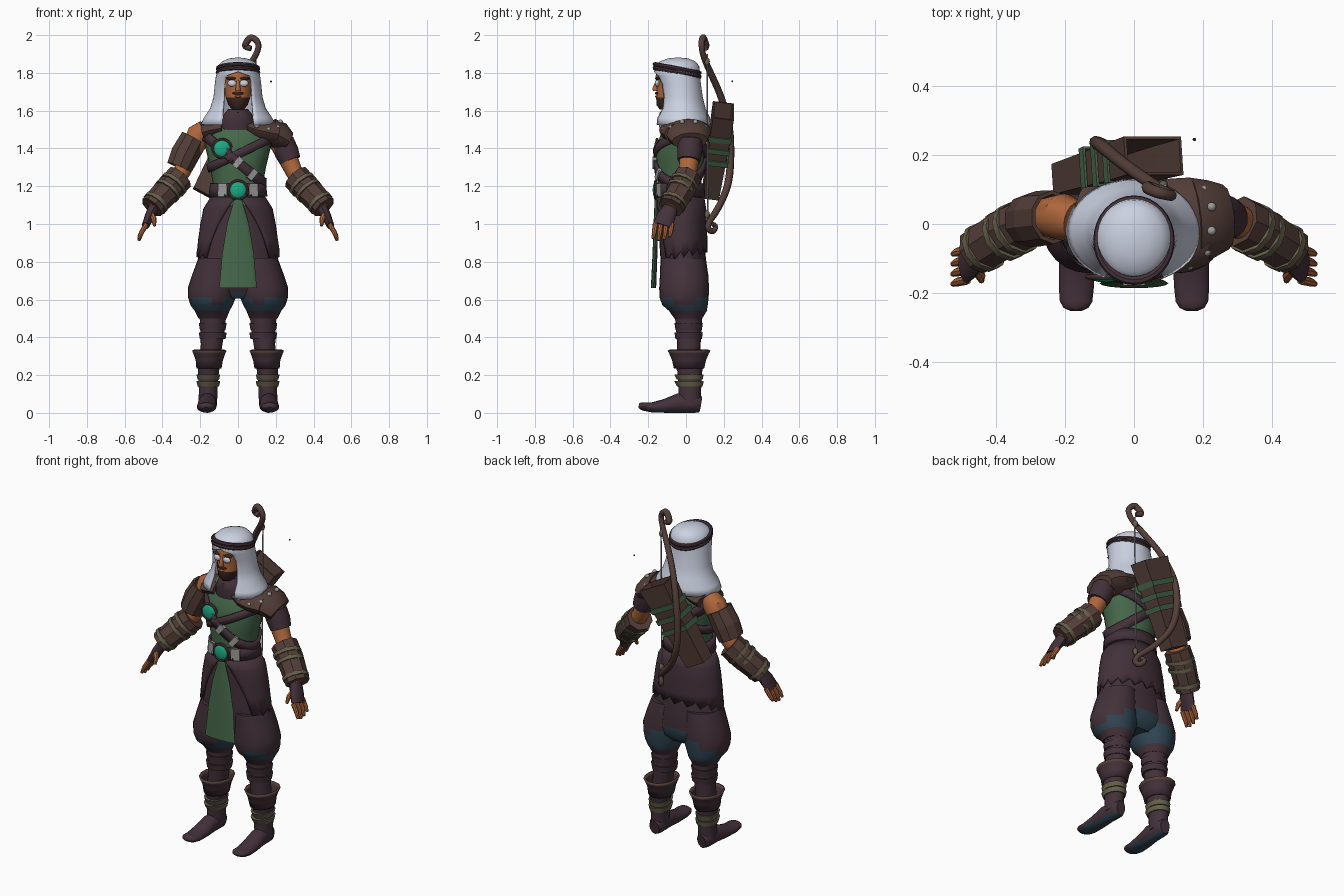
import bpy, bmesh
from math import sin, cos, pi, radians, sqrt
from mathutils import Vector

if "Cube" in bpy.data.objects:
    bpy.data.objects.remove(bpy.data.objects["Cube"])

COLOURS = {
    "white_cloth": (.60, .64, .76), "green_cloth": (.06, .135, .068), "purple_cloth": (.056, .031, .041),
    "brown_leather": (.088, .048, .04), "skin": (.43, .135, .045), "teal_gem": (.012, .40, .23),
    "khaki_wrap": (.13, .115, .068), "blue_cloth": (.028, .058, .085), "dark_hair": (.045, .02, .015),
    "grey_metal": (.33, .33, .32)}
MATS = {}
for key, rgb in COLOURS.items():
    m = bpy.data.materials.new(key)
    m.use_nodes = True
    m.diffuse_color = (*rgb, 1)
    bsdf = m.node_tree.nodes["Principled BSDF"]
    bsdf.inputs["Base Color"].default_value = (*rgb, 1)
    bsdf.inputs["Roughness"].default_value = .8
    MATS[key] = m


def finish(ob, mats, smooth=True, mirror=False, thick=0, rule=None):
    for k in mats.split():
        ob.data.materials.append(MATS[k])
    if rule:
        for p in ob.data.polygons:
            p.material_index = rule(p.center)
    bpy.ops.object.select_all(action='DESELECT')
    ob.select_set(True)
    bpy.context.view_layer.objects.active = ob
    if smooth:
        bpy.ops.object.shade_smooth_by_angle(angle=radians(40))
    if thick:
        s = ob.modifiers.new("Thickness", 'SOLIDIFY')
        s.thickness, s.offset = thick, 0
    if mirror:
        ob.modifiers.new("Mirror", 'MIRROR')
    return ob


def loft(name, rings, mats, n=20, ref=None, caps=True, arc=None, jag=0, **kw):
    """Skin rings (x, y, z, ra, rb); ref turns rings to follow the path, arc opens the front."""
    bm, rows = bmesh.new(), []
    pts = [Vector(r[:3]) for r in rings]
    for i, r in enumerate(rings):
        u, v = Vector((1, 0, 0)), Vector((0, 1, 0))
        if ref:
            t = (pts[min(i + 1, len(pts) - 1)] - pts[max(i - 1, 0)]).normalized()
            u = Vector(ref).cross(t).normalized()
            v = t.cross(u)
        row, k = [], sqrt(2) if n == 4 else 1
        for j in range(n + 1 if arc else n):
            a = 2 * pi * j / n + (pi / 4 if n == 4 else 0)
            if arc:
                a0 = radians(arc[i])
                a = a0 + (2 * pi - 2 * a0) * j / n
            co = pts[i] + k * (u * r[3] * sin(a) - v * r[4] * cos(a))
            if i == 0:
                co.z += jag * (j % 3 - 1 - 1.5 * cos(a))
            row.append(bm.verts.new(co))
        rows.append(row)
    for a, b in zip(rows, rows[1:]):
        m = len(a)
        for j in range(m - 1 if arc else m):
            bm.faces.new((a[j], a[(j + 1) % m], b[(j + 1) % m], b[j]))
    if caps and not arc:
        bm.faces.new(rows[0][::-1])
        bm.faces.new(rows[-1])
    bmesh.ops.remove_doubles(bm, verts=bm.verts, dist=.0004)
    bmesh.ops.recalc_face_normals(bm, faces=bm.faces)
    me = bpy.data.meshes.new(name)
    bm.to_mesh(me)
    bm.free()
    ob = bpy.data.objects.new(name, me)
    bpy.context.collection.objects.link(ob)
    return finish(ob, mats, **kw)


def ball(name, loc, scale, mats, **kw):
    bpy.ops.mesh.primitive_uv_sphere_add(segments=16, ring_count=10)
    ob = bpy.context.object
    ob.name = name
    for v in ob.data.vertices:
        v.co = Vector(a * b + c for a, b, c in zip(v.co, scale, loc))
    return finish(ob, mats, **kw)


def box(name, loc, size, mats, rot=(0, 0, 0)):
    bpy.ops.mesh.primitive_cube_add(size=1, location=loc, rotation=rot)
    ob = bpy.context.object
    ob.name, ob.scale = name, size
    return finish(ob, mats, smooth=False)


def ring(name, loc, r, minor, mats, rot=(0, 0, 0), stretch=1):
    bpy.ops.mesh.primitive_torus_add(major_radius=r, minor_radius=minor, major_segments=32,
                                     minor_segments=8, location=loc, rotation=rot)
    ob = bpy.context.object
    ob.name, ob.scale = name, (1, stretch, 1)
    return finish(ob, mats)


def cord(name, pts, r, mats, radii=None):
    cu = bpy.data.curves.new(name, 'CURVE')
    cu.dimensions, cu.bevel_depth, cu.bevel_resolution, cu.use_fill_caps = '3D', r, 2, True
    sp = cu.splines.new('NURBS')
    sp.points.add(len(pts) - 1)
    sp.use_endpoint_u, sp.order_u = True, 3
    for i, p in enumerate(pts):
        sp.points[i].co = (*p, 1)
        sp.points[i].radius = radii[i] if radii else 1
    cu.materials.append(MATS[mats])
    bpy.context.collection.objects.link(bpy.data.objects.new(name, cu))


# torso: height, half width, half depth, depth centre
TORSO = [(1.10, .15, .122, -.03), (1.2, .13, .115, -.035), (1.3, .148, .122, -.032), (1.4, .172, .13, -.03),
         (1.48, .18, .12, -.012), (1.53, .155, .1, 0), (1.57, .09, .08, -.02)]
loft("tunic", [(0, c, z, a, b) for z, a, b, c in TORSO], "green_cloth", 28)


def torso_at(z):
    for p, q in zip(TORSO, TORSO[1:]):
        if z <= q[0]:
            f = max(0, (z - p[0]) / (q[0] - p[0]))
            return [a + (b - a) * f for a, b in zip(p[1:], q[1:])]
    return TORSO[-1][1:]


def front_y(x, z):
    a, b, c = torso_at(z)
    return c - b * sqrt(max(0, 1 - (x / a) ** 2))


def strap(name, z0, slope, w, mats):
    """Sloping band that hugs the torso."""
    ob = loft(name, [(0, 0, 0, 1, 1), (0, 0, 1, 1, 1)], mats, 40, caps=False, thick=.014)
    for v in ob.data.vertices:
        s, c, side, z = v.co.x, v.co.y, v.co.z - .5, z0
        for _ in range(8):
            a, b, cy = torso_at(z)
            z = min(1.53, max(1.12, z0 + slope * s * a)) + side * w
        v.co = (s * (a + .008), cy + c * (b + .008), z)


strap("chest_strap", 1.325, -.85, .065, "purple_cloth")
strap("quiver_strap", 1.37, .5, .05, "purple_cloth")
strap("belt", 1.18, 0, .07, "purple_cloth")
for x in (0, .075):
    z = 1.325 - .85 * x
    box("strap_clasp", (x, front_y(x, z) - .012, z), (.032, .02, .06), "grey_metal", (0, radians(40), x * 5))
for x in (-.08, .08):
    box("belt_plate", (x, front_y(x, 1.18) - .01, 1.18), (.05, .018, .07), "grey_metal", (0, 0, x * 5))
for x, z in ((-.085, 1.40), (0, 1.18)):
    y = front_y(x, z) - .01
    ball("round_gem", (x, y, z), (.046, .016, .046), "teal_gem")
    ring("gem_setting", (x, y, z), .048, .008, "brown_leather", (pi / 2, 0, 0))

# trousers, open coat skirt and hanging front cloth
loft("hips", [(0, 0, .605, .15, .075), (0, .002, .64, .21, .108), (0, -.003, .7, .235, .122),
              (0, -.018, .85, .205, .12), (0, -.025, 1.0, .18, .12), (0, -.03, 1.14, .14, .115)],
     "purple_cloth blue_cloth", 28, rule=lambda c: int(c.z < .63 or c.y > .03 and c.z < .68 and abs(c.x) < .17))
loft("baggy_trousers", [(.135, .012, .5, .074, .074), (.137, .01, .54, .092, .1), (.14, -.005, .57, .112, .12),
                        (.138, -.01, .61, .126, .13), (.135, -.01, .66, .131, .132), (.125, -.01, .73, .118, .128),
                        (.11, -.015, .82, .1, .12)],
     "purple_cloth blue_cloth", 24, mirror=True,
     rule=lambda c: int(.535 < c.z < (.66 if c.y > 0 and c.x < .16 else .60 + .03 * sin(c.x * 40))))
loft("coat_skirt", [(0, -.022, .84, .216, .13), (0, -.022, .92, .206, .13), (0, -.024, 1.0, .195, .13),
                    (0, -.025, 1.08, .179, .127), (0, -.03, 1.14, .142, .122)],
     "purple_cloth", 36, arc=(52, 42, 32, 18, 6), jag=.018, thick=.01)
loft("front_cloth", [(0, -.172, .66, .1, .014), (0, -.164, .85, .083, .013), (0, -.16, 1.0, .058, .012),
                     (0, -.156, 1.13, .02, .01)], "green_cloth", 16)

# lower legs, boots and wraps
loft("shins", [(.155, .015, .2, .05, .06), (.14, .015, .36, .058, .062), (.133, .015, .45, .066, .068),
               (.133, .012, .54, .073, .074)], "purple_cloth", 18, mirror=True)
for z in (.39, .44, .49):
    loft("shin_band", [(.134, .014, z, .069, .07), (.134, .014, z + .035, .075, .075)], "purple_cloth", 18, mirror=True)
loft("boot_shafts", [(.16, .02, .04, .05, .055), (.158, .02, .12, .05, .06), (.156, .02, .22, .056, .066),
                     (.152, .016, .27, .064, .08)], "purple_cloth", 18, mirror=True)
loft("boot_cuffs", [(.154, .016, .235, .062, .074), (.152, .016, .28, .068, .084), (.152, .016, .318, .082, .1),
                    (.152, .016, .332, .088, .108)],
     "purple_cloth brown_leather", 14, caps=False, thick=.012, mirror=True, rule=lambda c: int(c.z > .32))
for z in (.155, .19):
    loft("boot_wrap", [(.157, .02, z - .014, .057, .068), (.157, .016, z + .014, .063, .078)], "khaki_wrap", 16,
         mirror=True)
loft("shoes", [(.158, .078, .045, .03, .042), (.16, .05, .05, .047, .05), (.162, -.04, .052, .048, .052),
               (.165, -.11, .037, .052, .037), (.167, -.18, .029, .051, .027), (.168, -.225, .034, .047, .022),
               (.168, -.243, .038, .036, .017), (.168, -.25, .04, .02, .01)],
     "purple_cloth blue_cloth", 16, ref=(0, 0, 1), mirror=True, rule=lambda c: int(c.z < .018))

# arms and hands
Y = (0, 1, 0)
loft("arms", [(.17, .01, 1.505, .05, .055), (.205, .02, 1.475, .066, .068), (.25, .02, 1.38, .056, .056),
              (.295, .01, 1.28, .046, .048), (.36, -.02, 1.19, .05, .05), (.45, -.085, 1.08, .036, .036)],
     "skin", 18, ref=Y, mirror=True)
loft("bracers", [(.303, .008, 1.25, .074, .076), (.364, -.02, 1.187, .073, .076), (.457, -.08, 1.088, .066, .07)],
     "brown_leather", 8, ref=Y, smooth=False, mirror=True)
for f in (.25, .45, .85):
    x, y, z = .303 + .154 * f, .008 - .088 * f, 1.25 - .162 * f
    r = .083 - .01 * f
    loft("bracer_wrap", [(x - .006, y + .004, z + .007, r, r), (x + .006, y - .004, z - .007, r, r)],
         "khaki_wrap", 10, ref=Y, mirror=True)
loft("gloves", [(.445, -.082, 1.085, .03, .04), (.468, -.105, 1.04, .026, .05), (.49, -.124, .99, .02, .052)],
     "purple_cloth", 12, ref=Y, mirror=True)
for i in range(4):
    y, drop = -.168 + .029 * i, (.01, 0, .005, .02)[i]
    loft("finger", [(.484, y + .006, 1.0, .014, .014), (.511, y, .955, .013, .013),
                    (.525, y - .006, .912 + drop, .008, .008)], "skin", 8, ref=Y, mirror=True)
loft("thumbs", [(.462, -.125, 1.06, .016, .018), (.445, -.15, 1.025, .015, .015), (.442, -.165, .99, .008, .008)],
     "skin", 8, ref=Y, mirror=True)
loft("right_arm_guard", [(-.235, .02, 1.455, .066, .072), (-.28, .015, 1.37, .073, .075), (-.31, .01, 1.3, .066, .07)],
     "brown_leather", 10, ref=Y, smooth=False, caps=False, thick=.012)
loft("left_arm_band", [(.233, .02, 1.435, .066, .067), (.258, .02, 1.38, .066, .066), (.277, .015, 1.335, .058, .06)],
     "purple_cloth", 14, ref=Y)

# layered shoulder armour on the left, narrow collar on the right
loft("shoulder_pad", [(.035, -.018, 1.525, .03, .115), (.08, -.012, 1.505, .055, .132), (.13, -.004, 1.492, .066, .138),
                      (.19, .01, 1.48, .066, .128)], "brown_leather", 14, ref=Y)
loft("shoulder_flap", [(.17, .01, 1.485, .076, .125), (.225, .015, 1.465, .073, .112), (.265, .02, 1.44, .05, .095)],
     "brown_leather", 12, ref=Y)
loft("right_collar", [(-.07, -.01, 1.51, .045, .11), (-.13, 0, 1.5, .045, .112), (-.17, .01, 1.49, .05, .1)],
     "brown_leather", 12, ref=Y)
for x, y, z in ((.21, -.08, 1.51), (.225, -.02, 1.54), (.225, .05, 1.54), (.1, -.13, 1.52), (.16, -.12, 1.5),
                (.2, .1, 1.51)):
    ball("pad_stud", (x, y, z), (.013, .013, .013), "grey_metal")

# head and face
loft("neck_wrap", [(0, -.045, 1.5, .1, .095), (0, -.055, 1.55, .092, .09), (0, -.06, 1.59, .07, .08),
                   (0, -.055, 1.61, .05, .06)], "purple_cloth", 18)
loft("head", [(0, -.10, 1.605, .03, .038), (0, -.09, 1.63, .052, .066), (0, -.075, 1.67, .066, .083),
              (0, -.065, 1.69, .07, .09), (0, -.06, 1.74, .076, .097), (0, -.058, 1.78, .08, .104),
              (0, -.055, 1.83, .07, .09)], "skin dark_hair", 22, rule=lambda c: int(c.z < 1.67))
loft("nose", [(0, -.163, 1.705, .015, .012), (0, -.162, 1.718, .013, .016), (0, -.152, 1.76, .008, .008)], "skin", 10)
ball("moustache", (0, -.153, 1.692), (.03, .012, .008), "dark_hair")
ball("lips", (0, -.156, 1.675), (.017, .008, .006), "skin")
ball("eyes", (.031, -.152, 1.745), (.024, .012, .018), "white_cloth", mirror=True)
ball("brows", (.034, -.15, 1.771), (.03, .014, .008), "dark_hair", mirror=True)

# headscarf with an open front, and its cord
loft("headscarf", [(0, -.02, 1.525, .192, .145), (0, -.02, 1.56, .176, .142), (0, -.02, 1.61, .142, .118),
                   (0, -.025, 1.67, .124, .108), (0, -.035, 1.74, .117, .108), (0, -.046, 1.785, .111, .114),
                   (0, -.048, 1.805, .108, .116), (0, -.046, 1.835, .1, .11), (0, -.044, 1.856, .08, .09),
                   (0, -.042, 1.871, .045, .052), (0, -.042, 1.876, 0, 0)],
     "white_cloth", 32, arc=(26, 27, 33, 36, 37, 33, 0, 0, 0, 0, 0), thick=.012)
for dz in (-.01, .01):
    ring("head_cord", (0, -.047, 1.813 + dz), .106, .012, "purple_cloth", (-.19, 0, 0), 1.12)

# quiver on the back
B, T = Vector((-.18, .13, 1.16)), Vector((.057, .198, 1.6))
loft("quiver", [(*B, .06, .04), (*B.lerp(T, .75), .078, .05), (*T, .09, .052)], "brown_leather", 4, ref=Y,
     caps=False, smooth=False, thick=.012)
loft("quiver_base", [(*B, .06, .04), (*B.lerp(T, .05), .06, .04)], "brown_leather", 4, ref=Y, smooth=False)
for f in (.42, .56, .7):
    loft("quiver_wrap", [(*B.lerp(T, f), .083, .057), (*B.lerp(T, f + .06), .085, .059)], "green_cloth", 4, ref=Y,
         smooth=False, caps=False, thick=.01)

# recurved bow with curled tips, and its string
cord("bow", [(.07, .1, 1.93), (.035, .11, 1.935), (.045, .1, 1.965), (.072, .09, 1.995), (.115, .08, 1.955),
             (.095, .09, 1.89), (.03, .13, 1.8), (-.045, .185, 1.68), (-.1, .232, 1.52), (-.115, .238, 1.36),
             (-.09, .228, 1.22), (-.03, .19, 1.12), (.04, .15, 1.05), (.085, .12, 1.01), (.09, .115, .975),
             (.07, .14, .955), (.05, .165, .99), (.07, .14, 1.0)],
     .02, "brown_leather", [.7, .9, .9, .9, .8, .8, .9, .9, 1, 1, 1, .9, .9, .8, .8, .8, .7, .6])
cord("bow_string", [(.09, .112, 1.9), (.085, .112, 1.45), (.08, .115, 1.0)], .004, "grey_metal")
for z in (1.86, 1.05):
    ball("string_knot", (.085, .112, z), (.014, .014, .022), "khaki_wrap")
ball("loose_bead", (.175, .245, 1.755), (.005, .005, .005), "dark_hair")
